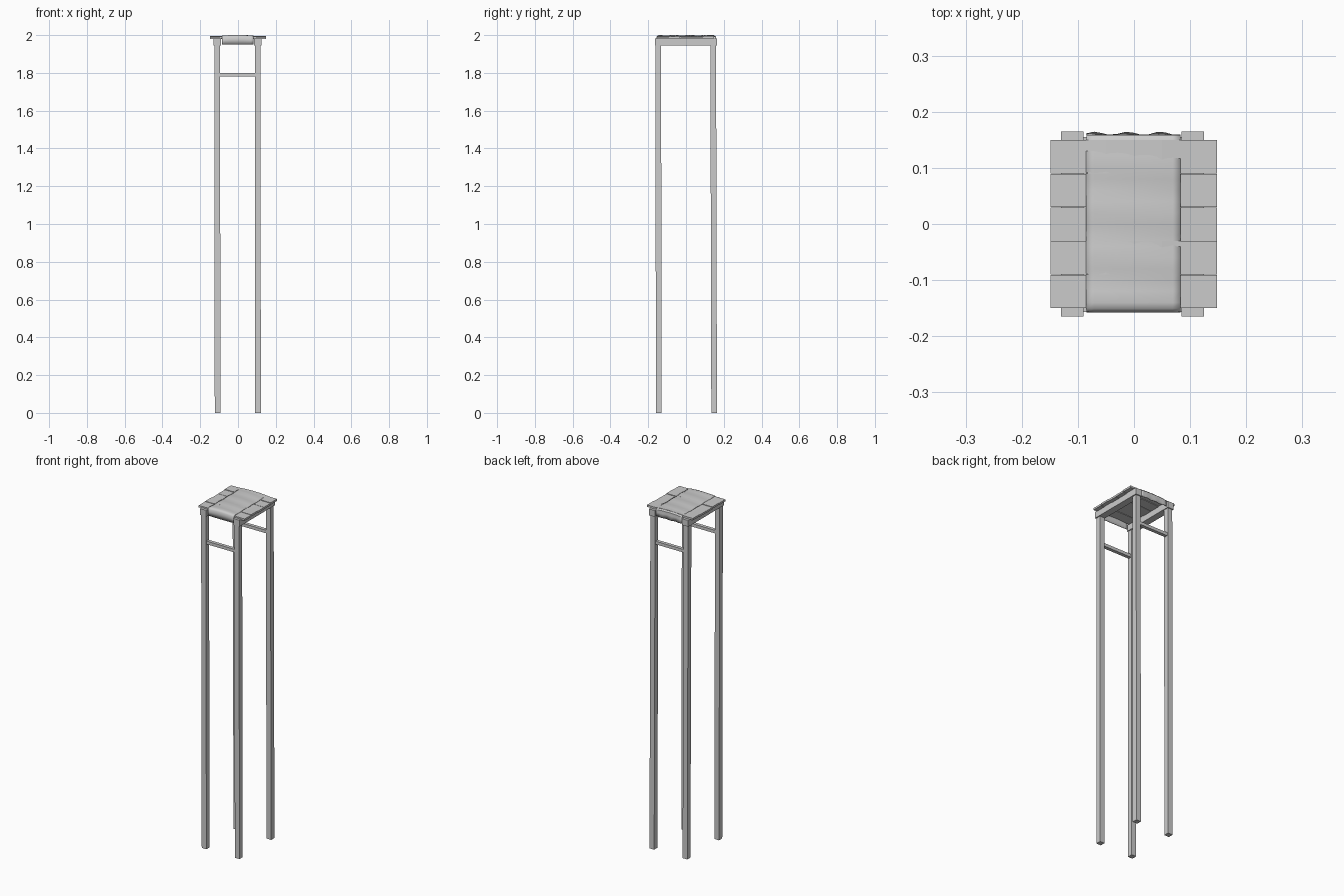
import bpy, bmesh, math, random

if "Cube" in bpy.data.objects:
    bpy.data.objects.remove(bpy.data.objects["Cube"])
random.seed(4)


def mesh_object(name, bm):
    bmesh.ops.recalc_face_normals(bm, faces=bm.faces)
    me = bpy.data.meshes.new(name)
    bm.to_mesh(me)
    bm.free()
    ob = bpy.data.objects.new(name, me)
    bpy.context.collection.objects.link(ob)
    return ob


def box(name, lo, hi, lean=(0, 0)):
    """Box between two corners; lean shifts the bottom end in x, y."""
    bm = bmesh.new()
    bmesh.ops.create_cube(bm, size=1)
    for v in bm.verts:
        bottom = v.co.z < 0
        for i in range(3):
            v.co[i] = lo[i] + (v.co[i] + 0.5) * (hi[i] - lo[i])
        if bottom:
            v.co.x += lean[0]
            v.co.y += lean[1]
    return mesh_object(name, bm)


# four tall, slightly leaning legs
for xn, x in (("left", -0.11), ("right", 0.104)):
    for yn, y, ly in (("front", -0.147, 0.003), ("back", 0.144, 0.005)):
        box(f"{yn}_{xn}_leg", (x - 0.015, y - 0.015, 0), (x + 0.015, y + 0.015, 1.955),
            (0.002, ly))

# side beams on top of the legs
for xn, x in (("left", -0.11), ("right", 0.105)):
    box(f"{xn}_beam", (x - 0.02, -0.165, 1.946), (x + 0.02, 0.165, 1.983))

# front and back rungs
for yn, y in (("front", -0.147), ("back", 0.145)):
    box(f"{yn}_rung", (-0.1, y - 0.01, 1.782), (0.095, y + 0.01, 1.8))


# seat slats, gently arched across the width
def arch(x):
    return 0.006 * max(0, 1 - (x / 0.1) ** 2)


xs = [-0.149, -0.1, -0.05, 0, 0.05, 0.1, 0.148]
offsets = [0.0, 0.002, -0.001, 0.0, 0.003]
for k, dz in enumerate(offsets):
    y0 = -0.15 + 0.06 * k
    bm = bmesh.new()
    rings = []
    for x in xs:
        z = 1.980 + arch(x) + dz
        rings.append([bm.verts.new((x, y, zz)) for y, zz in
                      ((y0, z), (y0 + 0.0595, z), (y0 + 0.0595, z + 0.011), (y0, z + 0.011))])
    for a, b in zip(rings, rings[1:]):
        for i in range(4):
            j = (i + 1) % 4
            bm.faces.new((a[i], a[j], b[j], b[i]))
    bm.faces.new(rings[0])
    bm.faces.new(rings[-1])
    mesh_object(f"seat_slat_{k + 1}", bm)

# cloth runner draped over the front and back edges
path = [(-0.155, 1.952), (-0.156, 1.97), (-0.155, 1.985), (-0.15, 1.9905)]
path += [(-0.14 + 0.02 * i, 1.992) for i in range(15)]
path += [(0.15, 1.9905), (0.157, 1.985), (0.158, 1.97), (0.160, 1.952)]
bm = bmesh.new()
rows = []
for y, z in path:
    row = []
    for i in range(13):
        x = -0.085 + 0.168 * i / 12
        yy, zz = y, z + arch(x) * (1 if z > 1.96 else -0.2)
        if abs(y) < 0.145:
            zz += 0.0015 * math.sin(y * 75 + x * 6)
        elif y > 0 and z < 1.96:
            yy += 0.003 * math.sin(i * 1.5)
        row.append(bm.verts.new((x, yy, zz)))
    rows.append(row)
for a, b in zip(rows, rows[1:]):
    for i in range(12):
        bm.faces.new((a[i], a[i + 1], b[i + 1], b[i]))
cloth = mesh_object("cloth_runner", bm)
mod = cloth.modifiers.new("thickness", "SOLIDIFY")
mod.thickness = 0.003
mod.offset = 0
bpy.context.view_layer.objects.active = cloth
cloth.select_set(True)
bpy.ops.object.shade_smooth_by_angle(angle=math.radians(40))
